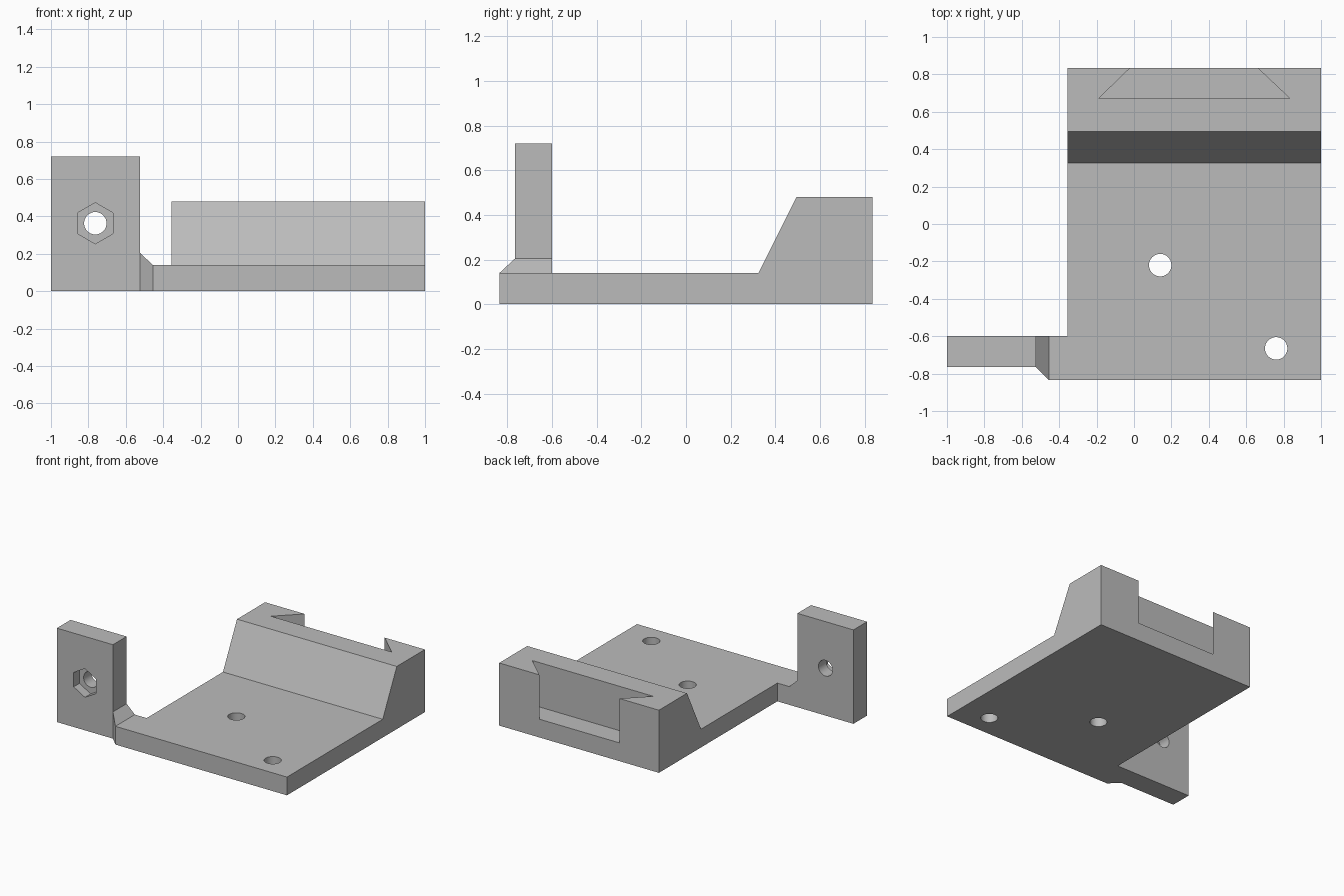
import bpy, bmesh, math
from mathutils import Matrix, Vector

old = bpy.data.objects.get("Cube")
if old:
    bpy.data.objects.remove(old, do_unlink=True)

grey = bpy.data.materials.new("plain grey")
grey.use_nodes = True
grey.diffuse_color = (0.5, 0.5, 0.5, 1)
grey.node_tree.nodes["Principled BSDF"].inputs["Base Color"].default_value = (0.5, 0.5, 0.5, 1)


def loft(name, start, end):
    """Closed solid between two matching loops of points."""
    bm = bmesh.new()
    a = [bm.verts.new(p) for p in start]
    b = [bm.verts.new(p) for p in end]
    bm.faces.new(a)
    bm.faces.new(b)
    for i in range(len(a)):
        j = (i + 1) % len(a)
        bm.faces.new((a[i], a[j], b[j], b[i]))
    bmesh.ops.recalc_face_normals(bm, faces=bm.faces)
    mesh = bpy.data.meshes.new(name)
    bm.to_mesh(mesh)
    bm.free()
    mesh.materials.append(grey)
    obj = bpy.data.objects.new(name, mesh)
    bpy.context.collection.objects.link(obj)
    return obj


def along_x(name, profile, x0, x1):
    return loft(name, [(x0, y, z) for y, z in profile], [(x1, y, z) for y, z in profile])


def along_z(name, outline, z0, z1):
    return loft(name, [(x, y, z0) for x, y in outline], [(x, y, z1) for x, y in outline])


def rect(u0, u1, v0, v1):
    return [(u0, v0), (u1, v0), (u1, v1), (u0, v1)]


def ring(cu, cv, r, n):
    """Regular polygon with a corner pointing up."""
    return [(cu + r * math.sin(math.tau * i / n), cv + r * math.cos(math.tau * i / n)) for i in range(n)]


def along_y(name, profile, y0, y1):
    return loft(name, [(x, y0, z) for x, z in profile], [(x, y1, z) for x, z in profile])


FRONT, BACK, RIGHT, THICK = -0.835, 0.835, -0.355, 0.14
ARM_FRONT, ARM_BACK, ARM_IN, NECK = -0.765, -0.6, -0.525, -0.455

# Base plate and sloped back block share one side profile
body = along_x("mounting_bracket", [(FRONT, 0), (BACK, 0), (BACK, 0.48), (0.495, 0.48),
                                    (0.325, THICK), (FRONT, THICK)], RIGHT, 1)

# Tab, flared neck and upright arm
tab = along_x("tab", rect(FRONT, ARM_BACK, 0, THICK), NECK, RIGHT)
neck = loft("neck", [(NECK, y, z) for y, z in rect(FRONT, ARM_BACK, 0, THICK)],
            [(ARM_IN, y, z) for y, z in rect(ARM_FRONT, ARM_BACK, 0, 0.205)])
arm = along_x("arm", rect(ARM_FRONT, ARM_BACK, 0, 0.72), -1, ARM_IN)

# Cutters: dovetail slot, plate holes, arm hole and nut pocket
dovetail = [(-0.19, 0.67), (0.835, 0.67), (0.66, BACK), (0.56, 0.935), (0.08, 0.935), (-0.02, BACK)]
cutters = [
    along_z("dovetail_cutter", dovetail, THICK, 0.6),
    along_z("centre_hole_cutter", ring(0.14, -0.22, 0.06, 48), -0.1, 0.3),
    along_z("corner_hole_cutter", ring(0.76, -0.665, 0.06, 48), -0.1, 0.3),
    along_y("arm_hole_cutter", ring(-0.763, 0.363, 0.06, 48), -1, -0.4),
    along_y("nut_pocket_cutter", ring(-0.763, 0.363, 0.11, 6), -1, ARM_FRONT + 0.07),
]

bpy.context.view_layer.objects.active = body
body.select_set(True)
for operation, parts in (("UNION", (tab, neck, arm)), ("DIFFERENCE", cutters)):
    for part in parts:
        mod = body.modifiers.new(part.name, "BOOLEAN")
        mod.operation = operation
        mod.solver = "EXACT"
        mod.object = part
        bpy.ops.object.modifier_apply(modifier=mod.name)
        bpy.data.objects.remove(part, do_unlink=True)

# Merge coplanar faces, smooth only the round holes
bm = bmesh.new()
bm.from_mesh(body.data)
bmesh.ops.remove_doubles(bm, verts=bm.verts, dist=0.0002)
bmesh.ops.dissolve_limit(bm, angle_limit=0.01, verts=bm.verts, edges=bm.edges)
bm.to_mesh(body.data)
bm.free()
bpy.ops.object.shade_smooth_by_angle(angle=math.radians(25))
